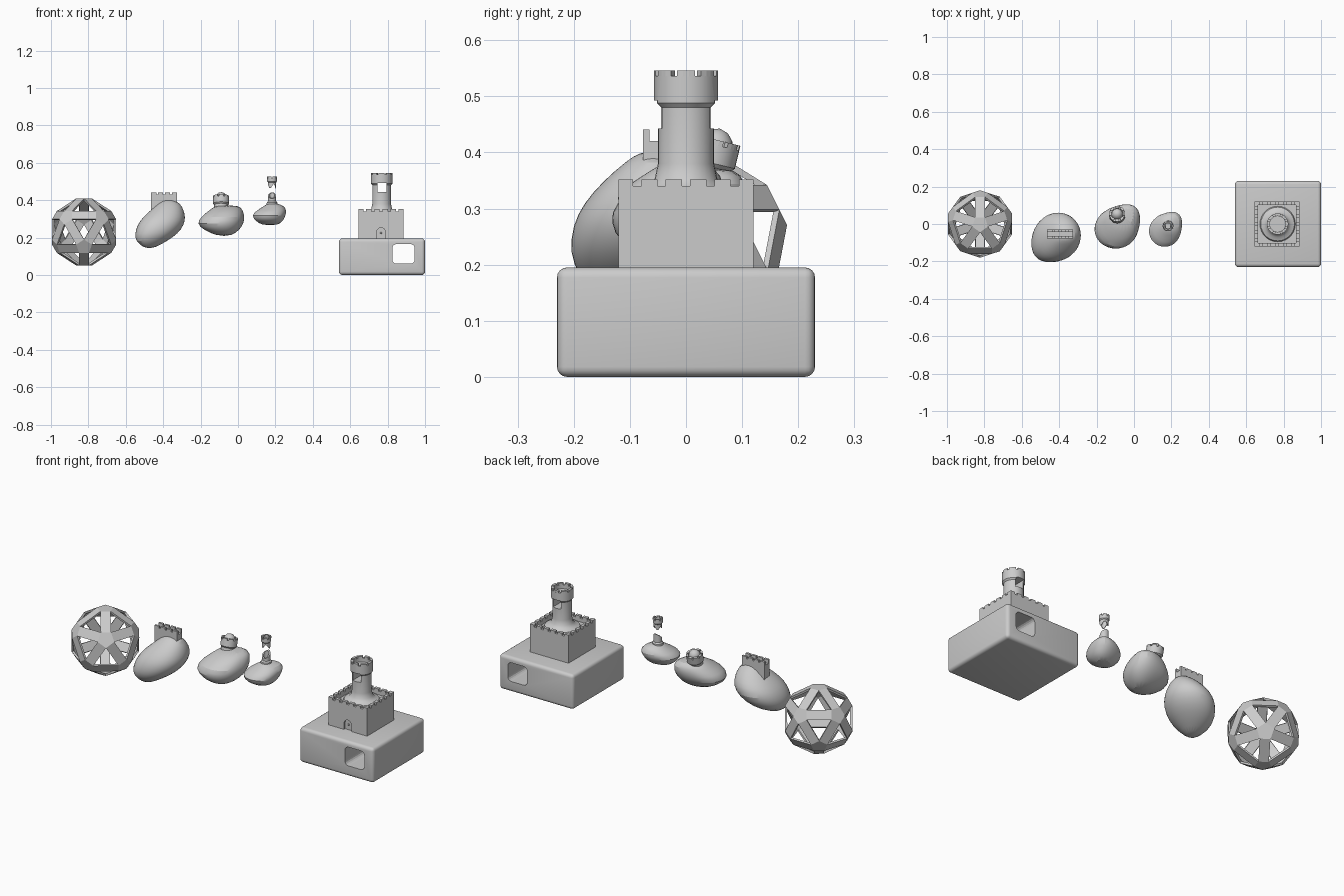
import bpy, bmesh, math, random
from mathutils import Vector, Matrix

default_cube = bpy.data.objects.get("Cube")
if default_cube:
    bpy.data.objects.remove(default_cube)

random.seed(4)
stone = bpy.data.materials.new("grey stone")
stone.use_nodes = True
GREY = (.6, .6, .6, 1)
stone.diffuse_color = GREY
stone.node_tree.nodes["Principled BSDF"].inputs["Base Color"].default_value = GREY


def finish(bm, name, smooth=False):
    """Turn a bmesh into a named stone object."""
    bmesh.ops.recalc_face_normals(bm, faces=bm.faces)
    mesh = bpy.data.meshes.new(name)
    bm.to_mesh(mesh)
    bm.free()
    mesh.materials.append(stone)
    obj = bpy.data.objects.new(name, mesh)
    bpy.context.collection.objects.link(obj)
    if smooth:
        activate(obj)
        bpy.ops.object.shade_smooth_by_angle(angle=math.radians(35))
    return obj


def activate(obj):
    bpy.ops.object.select_all(action='DESELECT')
    obj.select_set(True)
    bpy.context.view_layer.objects.active = obj


def add_prism(bm, outline, low, high):
    """Extrude a plan outline from one height to another."""
    face = bm.faces.new([bm.verts.new((x, y, low)) for x, y in outline])
    grown = bmesh.ops.extrude_face_region(bm, geom=[face])["geom"]
    for v in grown:
        if isinstance(v, bmesh.types.BMVert):
            v.co.z = high


def add_box(bm, x0, x1, y0, y1, low, high):
    add_prism(bm, [(x0, y0), (x1, y0), (x1, y1), (x0, y1)], low, high)


def lathe(name, profile, x, y, sides=28):
    bm = bmesh.new()
    points = [bm.verts.new((r, 0, z)) for r, z in profile]
    edges = [bm.edges.new(pair) for pair in zip(points, points[1:])]
    bmesh.ops.spin(bm, geom=points + edges, axis=(0, 0, 1), cent=(0, 0, 0),
                   angle=math.tau, steps=sides)
    bmesh.ops.remove_doubles(bm, verts=bm.verts, dist=1e-4)
    obj = finish(bm, name, True)
    obj.location = (x, y, 0)
    return obj


def ring_merlons(name, inner, outer, low, high, x, y, count=8):
    bm = bmesh.new()
    pitch = math.tau / count
    for i in range(count):
        angles = [pitch * (i + part) for part in (-.37, -.12, .12, .37)]
        arc = [(outer * math.cos(a), outer * math.sin(a)) for a in angles]
        back = [(inner * math.cos(a), inner * math.sin(a)) for a in reversed(angles)]
        add_prism(bm, arc + back, low, high)
    obj = finish(bm, name)
    obj.location = (x, y, 0)
    return obj


def cut(target, bm):
    cutter = finish(bm, "cutter")
    cutter.hide_render = True
    mod = target.modifiers.new("cut", 'BOOLEAN')
    mod.object, mod.solver = cutter, 'EXACT'
    activate(target)
    bpy.ops.object.modifier_apply(modifier=mod.name)
    bpy.data.objects.remove(cutter)


def bevel(bm, edges, size):
    bmesh.ops.bevel(bm, geom=edges, offset=size, segments=4, profile=.5, affect='EDGES')


# Rounded base block with a window tunnel running front to back
bm = bmesh.new()
add_box(bm, .54, 1, -.23, .23, 0, .195)
bmesh.ops.recalc_face_normals(bm, faces=bm.faces)
bevel(bm, bm.edges[:], .018)
base = finish(bm, "base_block", True)
bm = bmesh.new()
add_box(bm, .825, .945, -.3, .3, .06, .165)
bmesh.ops.recalc_face_normals(bm, faces=bm.faces)
bevel(bm, [e for e in bm.edges if abs(e.verts[0].co.y - e.verts[1].co.y) > .1], .022)
cut(base, bm)

# Square keep: sunken roof, arched door recess
CX, HALF, WALL = .765, .12, .018
bm = bmesh.new()
add_box(bm, CX - HALF, CX + HALF, -HALF, HALF, .19, .34)
keep = finish(bm, "keep")
bm = bmesh.new()
inside = HALF - WALL
add_box(bm, CX - inside, CX + inside, -inside, inside, .32, .4)
cut(keep, bm)
bm = bmesh.new()
arch = [(.023 * math.cos(a), .023 * math.sin(a)) for a in
        [math.pi * i / 8 for i in range(9)]] + [(-.023, -.04), (.023, -.04)]
add_prism(bm, arch, -.01, .02)
bm.transform(Matrix.Translation((CX, -HALF, .23)) @ Matrix.Rotation(math.pi / 2, 4, 'X'))
cut(keep, bm)
bm = bmesh.new()
bmesh.ops.create_icosphere(bm, subdivisions=2, radius=.005,
                           matrix=Matrix.Translation((CX, -HALF + .009, .225)))
finish(bm, "door_knob", True)

# Battlements around the keep
bm = bmesh.new()
for turn in range(4):
    before = set(bm.verts)
    for i in range(6):
        middle = (i - 2.5) * .0435
        low_x = max(middle - .0145, -HALF)
        high_x = min(middle + .0145, HALF)
        add_box(bm, low_x, high_x, -HALF, -HALF + WALL, .338, .352)
    new = [v for v in bm.verts if v not in before]
    bmesh.ops.rotate(bm, verts=new, cent=(0, 0, 0),
                     matrix=Matrix.Rotation(turn * math.pi / 2, 3, 'Z'))
finish(bm, "keep_battlements").location.x = CX

# Round tower with flared foot and a see-through window
tower = lathe("tower", [(0, .318), (.096, .318), (.09, .33), (.07, .337), (.056, .352),
                        (.05, .38), (.05, .48), (.057, .488), (.057, .536),
                        (.042, .536), (.042, .515), (0, .515)], .768, 0)
bm = bmesh.new()
add_box(bm, .745, .793, -.08, .08, .443, .493)
cut(tower, bm)
ring_merlons("tower_battlements", .042, .057, .535, .546, .768, 0)


def rock(name, sections, tip_angle, tip):
    """Loft oval sections (z, x0, x1, y0, y1), pulled out towards one side."""
    bm = bmesh.new()
    sides, rings = 20, []
    for z, x0, x1, y0, y1 in sections:
        ring = []
        for i in range(sides):
            a = math.tau * i / sides
            pull = 1 + tip * max(0, math.cos(a - tip_angle)) ** 6
            ring.append(bm.verts.new(((x0 + x1) / 2 + (x1 - x0) / 2 * pull * math.cos(a),
                                      (y0 + y1) / 2 + (y1 - y0) / 2 * pull * math.sin(a), z)))
        rings.append(ring)
    for lower, upper in zip(rings, rings[1:]):
        for i in range(sides):
            j = (i + 1) % sides
            bm.faces.new((lower[i], lower[j], upper[j], upper[i]))
    bm.faces.new(rings[0])
    bm.faces.new(rings[-1])
    obj = finish(bm, name, True)
    obj.modifiers.new("round", 'SUBSURF').levels = 1
    obj.modifiers["round"].render_levels = 1


# Three floating rocks
rock("large_rock", [(.142, -.5, -.45, -.15, -.1), (.18, -.545, -.38, -.19, -.01),
                    (.22, -.55, -.32, -.205, .04), (.27, -.535, -.285, -.2, .067),
                    (.31, -.505, -.28, -.18, .06), (.35, -.46, -.29, -.145, .03),
                    (.385, -.42, -.31, -.105, -.01), (.402, -.39, -.35, -.08, -.04)],
     math.radians(225), .15)
rock("middle_rock", [(.208, -.11, -.04, -.07, 0), (.24, -.185, 0, -.12, .05),
                     (.275, -.223, .02, -.137, .08), (.31, -.2, .025, -.13, .095),
                     (.345, -.155, .02, -.08, .1), (.374, -.12, 0, -.01, .085)],
     math.radians(45), .32)
rock("small_rock", [(.265, .13, .21, -.06, 0), (.29, .09, .24, -.11, .03),
                    (.32, .071, .25, -.132, .05), (.345, .1, .256, -.1, .06),
                    (.37, .14, .245, -.06, .05), (.385, .165, .2, -.035, .015)],
     math.radians(50), .3)

# Wall fragment on the large rock
bm = bmesh.new()
add_box(bm, -.465, -.325, -.077, -.03, .33, .42)
for y in (-.077, -.042):
    add_box(bm, -.465, -.325, y, y + .012, .419, .43)
    for i in range(4):
        x = -.465 + i * .0373
        add_box(bm, x, x + .028, y, y + .012, .429, .441)
finish(bm, "wall_fragment")

# Leaning turret on the middle rock
turret = lathe("turret", [(0, .34), (.037, .34), (.037, .375), (.043, .382), (.043, .415),
                          (.03, .415), (.027, .428), (.016, .44), (0, .445)], 0, 0)
crown = ring_merlons("turret_battlements", .031, .043, .414, .424, 0, 0)
lean = (Matrix.Translation((-.09, .04, .36)) @ Matrix.Rotation(math.radians(-14), 4, 'X')
        @ Matrix.Translation((0, 0, -.36)))
for part in (turret, crown):
    part.matrix_world = lean

# Broken spire above the small rock: stump below, floating crown above
SX, SY = .182, -.01
stump = lathe("broken_stump", [(0, .36), (.03, .36), (.028, .388), (.022, .395),
                               (.022, .425), (.014, .425), (.014, .395), (0, .395)], SX, SY, 16)
top = lathe("broken_spire_top", [(.022, .463), (.022, .495), (.026, .5), (.026, .517), (.018, .517),
                                 (.018, .463), (.022, .463)], SX, SY, 16)
for v in stump.data.vertices:
    if v.co.z > .42:
        v.co.z += .018 * math.sin(math.atan2(v.co.y, v.co.x)) * random.uniform(.7, 1)
for v in top.data.vertices:
    if v.co.z < .47:
        v.co.z += .024 * math.sin(1.5 * math.atan2(v.co.y, v.co.x)) ** 2
ring_merlons("spire_battlements", .018, .026, .516, .526, SX, SY, 6)

# Open ball: wide struts along icosahedron edges, flat five-sided joints
RADIUS, SHRINK = .213, .57
ring_z, ring_r = 1 / math.sqrt(5), 2 / math.sqrt(5)
corners = [Vector((0, 0, 1)), Vector((0, 0, -1))]
for i in range(5):
    a = math.pi / 2 + math.tau * i / 5
    corner = Vector((ring_r * math.cos(a), ring_r * math.sin(a), ring_z))
    corners += [corner, -corner]
bm = bmesh.new()
for v in corners:
    bm.verts.new(v * RADIUS)
bmesh.ops.convex_hull(bm, input=bm.verts)
ball = bmesh.new()
for f in bm.faces:
    middle = f.calc_center_median()
    for v in f.verts:
        ball.verts.new(middle.lerp(v.co, SHRINK))
bm.free()
bmesh.ops.convex_hull(ball, input=ball.verts)
bmesh.ops.dissolve_limit(ball, angle_limit=.02, verts=ball.verts, edges=ball.edges)
holes = [f for f in ball.faces if len(f.verts) == 3]
bmesh.ops.delete(ball, geom=holes, context='FACES_ONLY')
frame = finish(ball, "ball_frame")
frame.location = (-.823, 0, .23)
shell = frame.modifiers.new("thickness", 'SOLIDIFY')
shell.thickness, shell.offset = .012, -1
